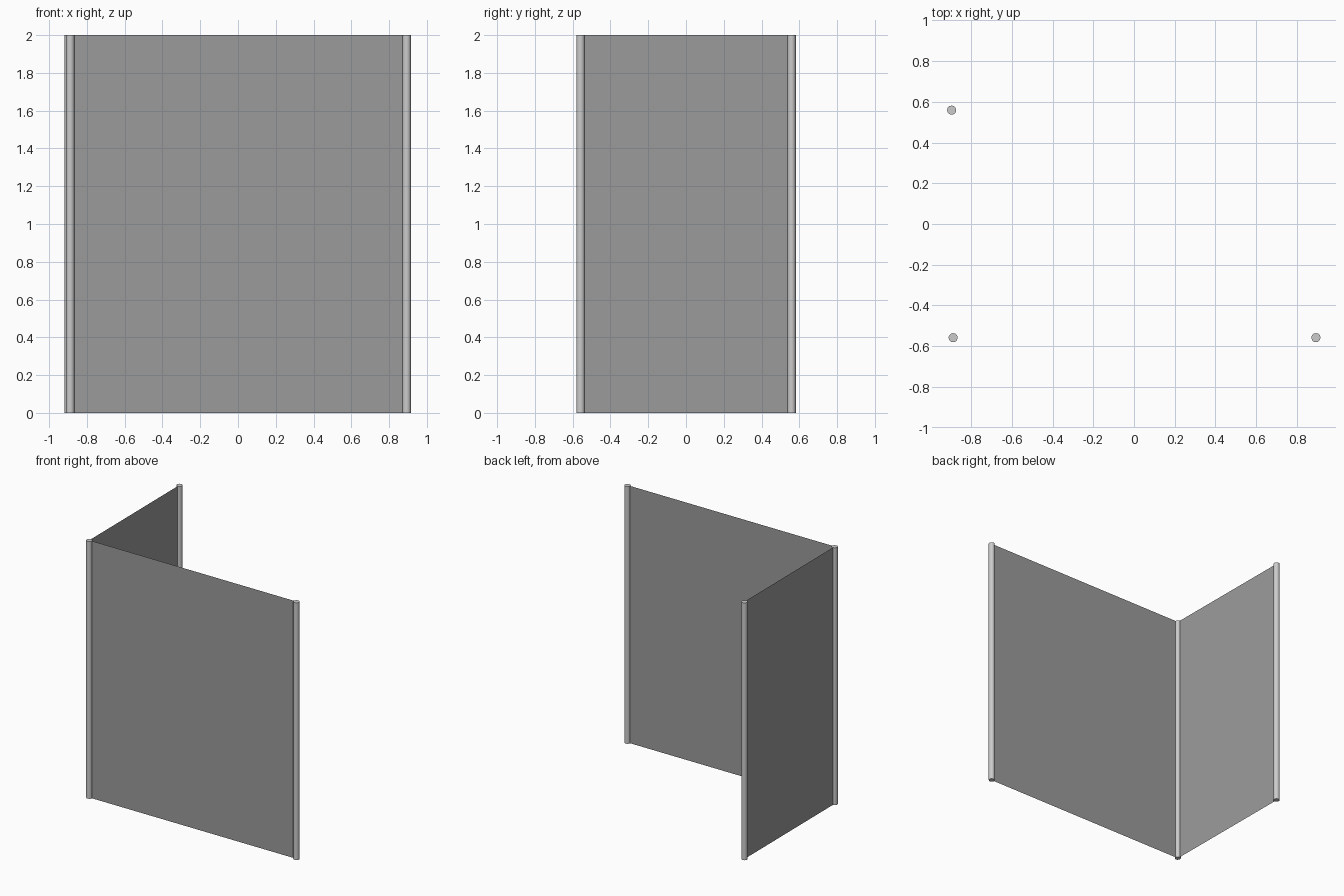
import bpy
import math

if "Cube" in bpy.data.objects:
    bpy.data.objects.remove(bpy.data.objects["Cube"])

HEIGHT = 2.0
RADIUS = 0.0225
# plan positions of the posts: back, corner, right
POSTS = {
    "back_post": (-0.895, 0.559),
    "corner_post": (-0.888, -0.558),
    "right_post": (0.893, -0.558),
}

# round posts with crisp ends
for name, (x, y) in POSTS.items():
    bpy.ops.mesh.primitive_cylinder_add(vertices=12, radius=RADIUS, depth=HEIGHT,
                                        location=(x, y, HEIGHT / 2))
    bpy.context.object.name = name
    bpy.ops.object.shade_smooth_by_angle(angle=math.radians(40))

# dark grey panel material
dark = bpy.data.materials.new("dark_panel")
dark.diffuse_color = (0.33, 0.33, 0.33, 1)
dark.use_nodes = True
dark.node_tree.nodes["Principled BSDF"].inputs["Base Color"].default_value = dark.diffuse_color


def panel(name, start, end):
    """Thin upright sheet between two post centres."""
    verts = [(*POSTS[p], z) for p, z in
             ((start, 0), (end, 0), (end, HEIGHT), (start, HEIGHT))]
    mesh = bpy.data.meshes.new(name)
    mesh.from_pydata(verts, [], [(0, 1, 2, 3)])
    mesh.materials.append(dark)
    bpy.context.collection.objects.link(bpy.data.objects.new(name, mesh))


panel("side_panel", "back_post", "corner_post")
panel("front_panel", "corner_post", "right_post")
